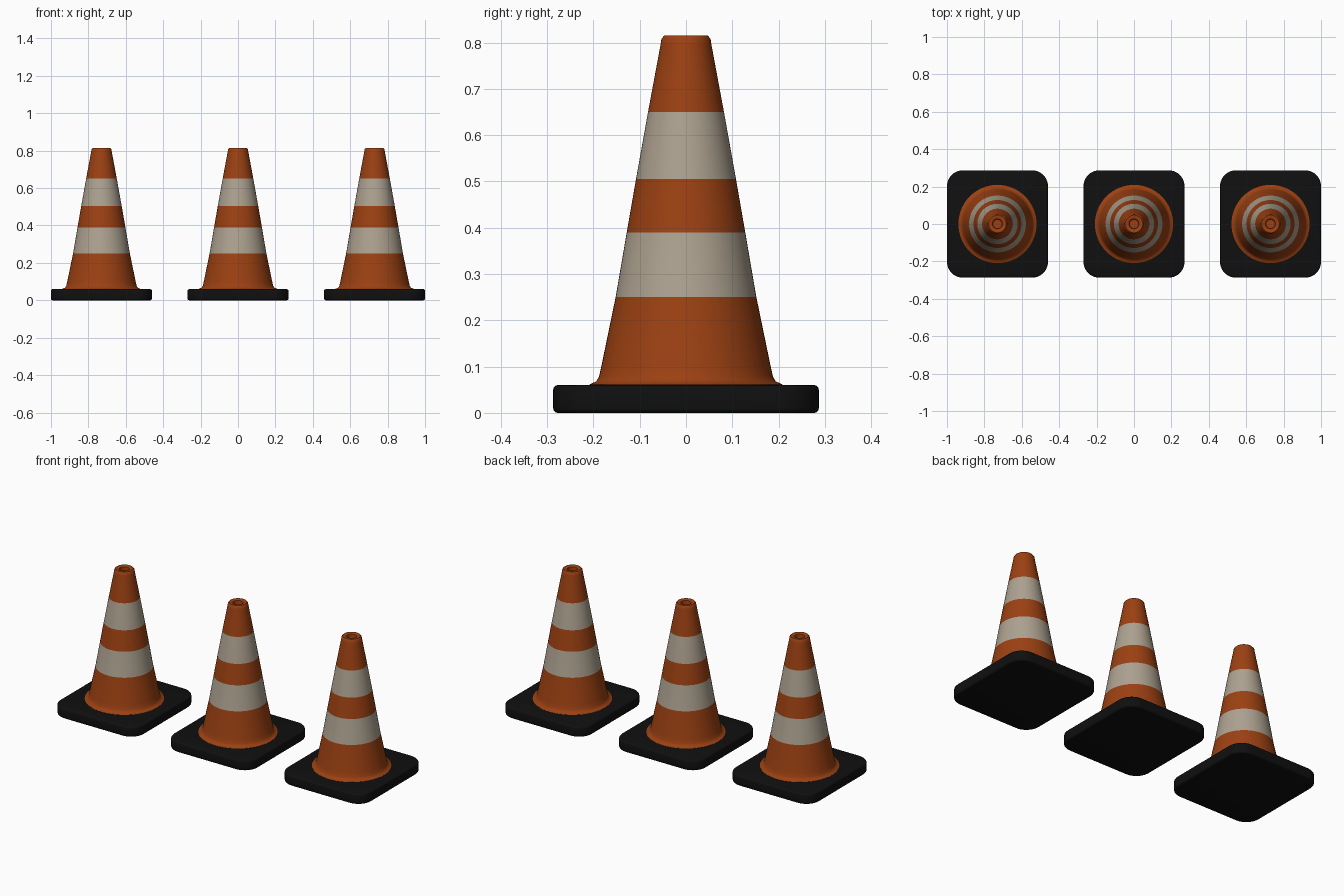
import bpy, bmesh, math

if "Cube" in bpy.data.objects:
    bpy.data.objects.remove(bpy.data.objects["Cube"])


def material(name, rgb):
    m = bpy.data.materials.new(name)
    m.diffuse_color = (*rgb, 1)
    m.use_nodes = True
    m.node_tree.nodes["Principled BSDF"].inputs["Base Color"].default_value = m.diffuse_color
    return m


ORANGE = material("orange plastic", (0.33, 0.052, 0.006))
WHITE = material("reflective white", (0.42, 0.36, 0.28))
BLACK = material("black rubber", (0.005, 0.005, 0.005))

STRIPES = [(0.25, 0.39), (0.505, 0.65)]
# (radius, height) from flange up to the lip and down into the top hole
PROFILE = [(0.208, 0.056), (0.209, 0.061), (0.203, 0.064), (0.194, 0.068), (0.188, 0.078),
           (0.183, 0.10), (0.152, 0.25), (0.128, 0.39), (0.108, 0.505), (0.082, 0.65),
           (0.055, 0.795), (0.053, 0.808), (0.047, 0.815), (0.031, 0.815),
           (0.026, 0.811), (0.024, 0.79)]
SIDES = 64


def finish(bm, name, mats, x):
    bmesh.ops.recalc_face_normals(bm, faces=bm.faces)
    mesh = bpy.data.meshes.new(name)
    bm.to_mesh(mesh)
    bm.free()
    for m in mats:
        mesh.materials.append(m)
    ob = bpy.data.objects.new(name, mesh)
    ob.location.x = x
    bpy.context.collection.objects.link(ob)
    bpy.ops.object.select_all(action='DESELECT')
    ob.select_set(True)
    bpy.context.view_layer.objects.active = ob
    bpy.ops.object.shade_smooth_by_angle(angle=math.radians(40))
    return ob


def cone_body(name, x):
    bm = bmesh.new()
    rings = []
    for r, z in PROFILE:
        rings.append([bm.verts.new((r * math.cos(2 * math.pi * i / SIDES),
                                    r * math.sin(2 * math.pi * i / SIDES), z))
                      for i in range(SIDES)])
    for a, b in zip(rings, rings[1:]):
        for i in range(SIDES):
            j = (i + 1) % SIDES
            bm.faces.new((a[i], a[j], b[j], b[i]))
    bm.faces.new(rings[-1])
    bm.faces.new(rings[0][::-1])
    # white bands chosen by height
    for f in bm.faces:
        z = f.calc_center_median().z
        f.material_index = int(len(f.verts) == 4 and any(lo < z < hi for lo, hi in STRIPES))
    finish(bm, name, [ORANGE, WHITE], x)


def base_plate(name, x, hx=0.27, hy=0.287, h=0.06, corner=0.085):
    bm = bmesh.new()
    # rounded rectangle outline
    verts = []
    for k, (sx, sy) in enumerate([(1, 1), (-1, 1), (-1, -1), (1, -1)]):
        for i in range(11):
            a = math.pi / 2 * (k + i / 10)
            verts.append(bm.verts.new((sx * (hx - corner) + corner * math.cos(a),
                                       sy * (hy - corner) + corner * math.sin(a), 0)))
    face = bm.faces.new(verts)
    ext = bmesh.ops.extrude_face_region(bm, geom=[face])
    for v in ext["geom"]:
        if isinstance(v, bmesh.types.BMVert):
            v.co.z = h
    # soften the top and bottom rims
    rims = [e for e in bm.edges if abs(e.verts[0].co.z - e.verts[1].co.z) < 1e-6]
    bmesh.ops.bevel(bm, geom=rims, offset=0.01, segments=3, profile=0.5, affect='EDGES')
    finish(bm, name, [BLACK], x)


# row of three identical cones
for side, x in (("left", -0.73), ("middle", 0.0), ("right", 0.73)):
    base_plate(side + "_base", x)
    cone_body(side + "_cone", x)
